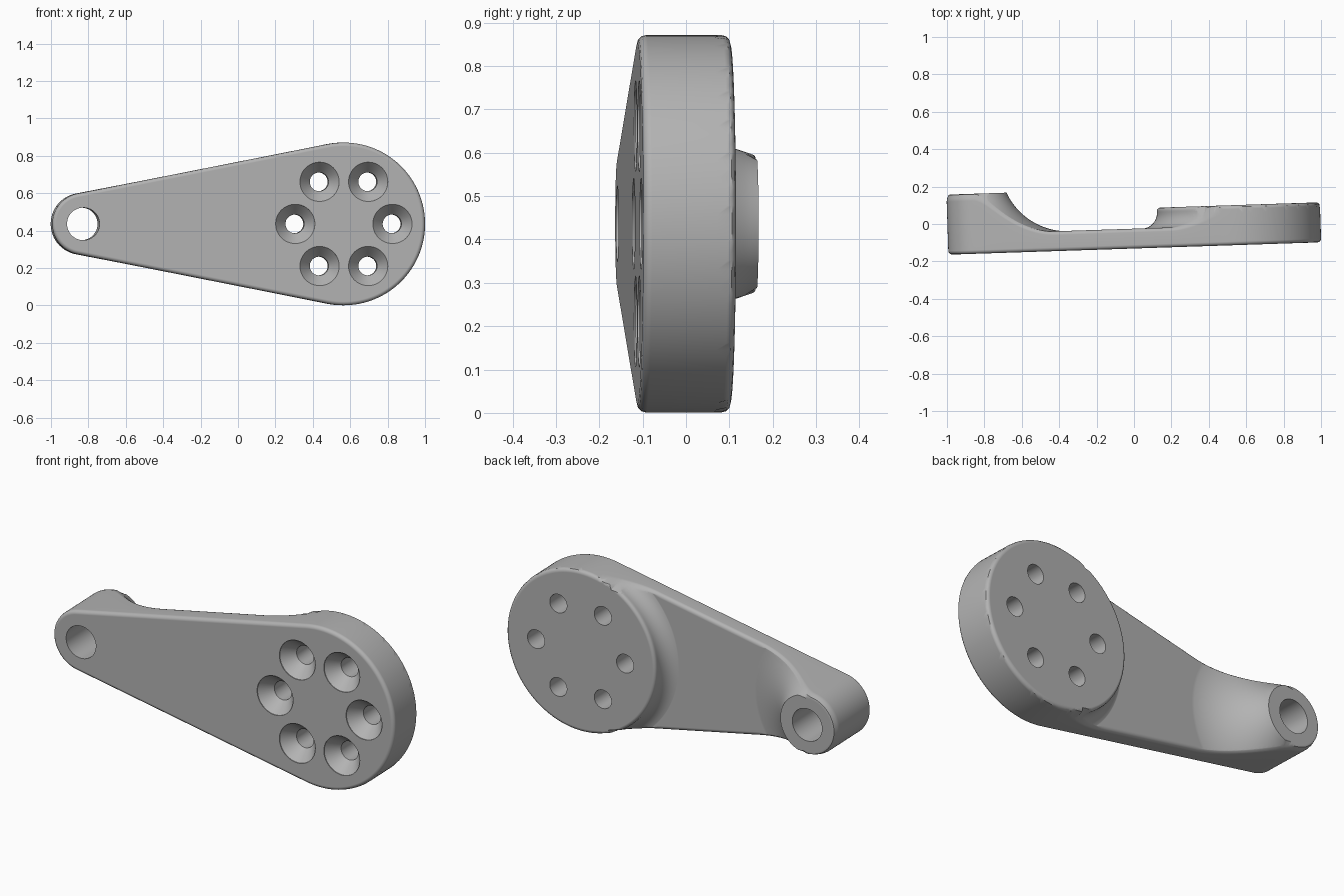
import bpy, bmesh
from math import sin, cos, acos, pi, radians, sqrt, hypot

if "Cube" in bpy.data.objects:
    bpy.data.objects.remove(bpy.data.objects["Cube"])

# Main dimensions (depth runs along y, tilted slightly at the end)
ZC = 0.436
DISC_X, DISC_R, DISC_Y = 0.562, 0.435, 0.083
BOSS_X, BOSS_R, BOSS_Y, BOSS_TOP = -0.832, 0.165, 0.19, 0.157
FRONT, WEB = -0.131, -0.025
ROUND = 0.02
DISC_FILLET, BOSS_FLARE_END = 0.085, 0.485
span = BOSS_FLARE_END - BOSS_TOP
rise = BOSS_Y - WEB
BOSS_FILLET = (span ** 2 + rise ** 2) / (2 * rise)


def loft(name, rings):
    """Closed solid through matching rings of points, capped at both ends."""
    bm = bmesh.new()
    loops = [[bm.verts.new(p) for p in ring] for ring in rings]
    n = len(loops[0])
    for a, b in zip(loops, loops[1:]):
        for i in range(n):
            j = (i + 1) % n
            bm.faces.new((a[i], a[j], b[j], b[i]))
    bm.faces.new(loops[0])
    bm.faces.new(loops[-1][::-1])
    bmesh.ops.recalc_face_normals(bm, faces=bm.faces[:])
    mesh = bpy.data.meshes.new(name)
    bm.to_mesh(mesh)
    bm.free()
    ob = bpy.data.objects.new(name, mesh)
    bpy.context.collection.objects.link(ob)
    return ob


def turned(name, x, z, profile, n=96):
    """Solid of revolution about a front-to-back axis; profile is (radius, y)."""
    return loft(name, [[(x + r * cos(2 * pi * i / n), y, z + r * sin(2 * pi * i / n))
                        for i in range(n)] for r, y in profile])


def combine(target, tool, operation):
    """Apply a boolean and discard the tool."""
    tool.hide_render = True
    mod = target.modifiers.new(operation, 'BOOLEAN')
    mod.operation, mod.solver, mod.object = operation, 'EXACT', tool
    bpy.context.view_layer.objects.active = target
    bpy.ops.object.modifier_apply(modifier=mod.name)
    bpy.data.objects.remove(tool)


def back_height(x, z):
    """Depth of the rear surface: boss, disc, their fillets, and the web."""
    r1, r2 = hypot(x - DISC_X, z - ZC), hypot(x - BOSS_X, z - ZC)
    if r1 <= DISC_R:
        return DISC_Y
    if r2 <= BOSS_TOP:
        return BOSS_Y
    for r, edge, R in ((r1, DISC_R + DISC_FILLET, DISC_FILLET),
                       (r2, BOSS_FLARE_END, BOSS_FILLET)):
        if r < edge:
            return WEB + R - sqrt(max(0, R * R - (edge - r) ** 2))
    return WEB


def outline(d):
    """Teardrop around both ends, moved inward by d."""
    phi = acos((BOSS_R - DISC_R) / (DISC_X - BOSS_X))
    a, b = DISC_R - d, BOSS_R - d

    def arc(x, r, start, end, n):
        return [(x + r * cos(t), ZC + r * sin(t))
                for t in (start + (end - start) * i / n for i in range(n + 1))]
    big = arc(DISC_X, a, -phi, phi, 72)
    small = arc(BOSS_X, b, phi, 2 * pi - phi, 36)

    def flank(p, q, n=80):
        return [(p[0] + (q[0] - p[0]) * i / n, p[1] + (q[1] - p[1]) * i / n)
                for i in range(1, n)]
    return big + flank(big[-1], small[0]) + small + flank(small[-1], big[0])


# Teardrop arm with rounded front and rear rims
rings = []
for t in (90, 60, 30, 0):
    d, y = ROUND * (1 - cos(radians(t))), FRONT + ROUND * (1 - sin(radians(t)))
    rings.append([(x, y, z) for x, z in outline(d)])
for inset, lift in ((0, -1), (0.134, -0.5), (0.5, -0.134), (1.5, 0.116)):
    rings.append([(x, back_height(x, z) + lift * ROUND, z)
                  for x, z in outline(inset * ROUND)])
rings.append([(x, 0.4, z) for x, z in outline(1.6 * ROUND)])
arm = loft("crank_arm", rings)


# Rear envelope: flat web, flared boss and filleted disc
def fillet(edge, R, start, n):
    angles = [start + (pi / 2 - start) * i / n for i in range(n + 1)]
    return [(edge - R * cos(t), WEB + R - 0.002 - R * sin(t)) for t in angles]


envelope = loft("envelope", [[(x, y, z) for x, z in ((-2, -1), (2, -1), (2, 2), (-2, 2))]
                             for y in (-0.4, WEB)])
boss_curve = fillet(BOSS_FLARE_END, BOSS_FILLET, acos(span / BOSS_FILLET), 24)
boss = turned("boss", BOSS_X, ZC, [(BOSS_TOP, BOSS_Y)] + boss_curve[1:]
              + [(boss_curve[-1][0], -0.3)])
rim = DISC_R + 0.002
disc_curve = fillet(rim + DISC_FILLET, DISC_FILLET, 0, 12)
disc = turned("disc", DISC_X, ZC,
              [(rim - 0.017, DISC_Y), (rim - 0.008, DISC_Y - 0.003),
               (rim - 0.002, DISC_Y - 0.009), (rim, DISC_Y - 0.017)]
              + disc_curve + [(disc_curve[-1][0], -0.35)], 128)
combine(envelope, boss, 'UNION')
combine(envelope, disc, 'UNION')
combine(arm, envelope, 'INTERSECT')

# Spindle hole through the boss
combine(arm, turned("spindle_hole", BOSS_X, ZC, [(0.087, -0.5), (0.087, 0.5)], 64),
        'DIFFERENCE')

# Six countersunk screw holes in the disc
for k in range(6):
    a = k * pi / 3
    hole = turned("screw_hole", DISC_X + 0.26 * cos(a), ZC + 0.26 * sin(a),
                  [(0.105, -0.5), (0.105, FRONT + 0.004), (0.05, FRONT + 0.07),
                   (0.05, 0.5)], 48)
    combine(arm, hole, 'DIFFERENCE')

# Plain grey finish
grey = bpy.data.materials.new("plain_grey")
grey.use_nodes = True
color = (0.45, 0.45, 0.45, 1)
grey.diffuse_color = color
grey.node_tree.nodes["Principled BSDF"].inputs["Base Color"].default_value = color
arm.data.materials.clear()
arm.data.materials.append(grey)
for poly in arm.data.polygons:
    poly.material_index = 0

# Slight tilt and smooth shading
arm.rotation_euler.z = radians(1.9)
bpy.ops.object.select_all(action='DESELECT')
arm.select_set(True)
bpy.context.view_layer.objects.active = arm
bpy.ops.object.transform_apply(location=False, rotation=True, scale=False)
bpy.ops.object.shade_smooth_by_angle(angle=radians(35))
weighted = arm.modifiers.new("weighted_normals", 'WEIGHTED_NORMAL')
weighted.keep_sharp = True
weighted.weight = 100
